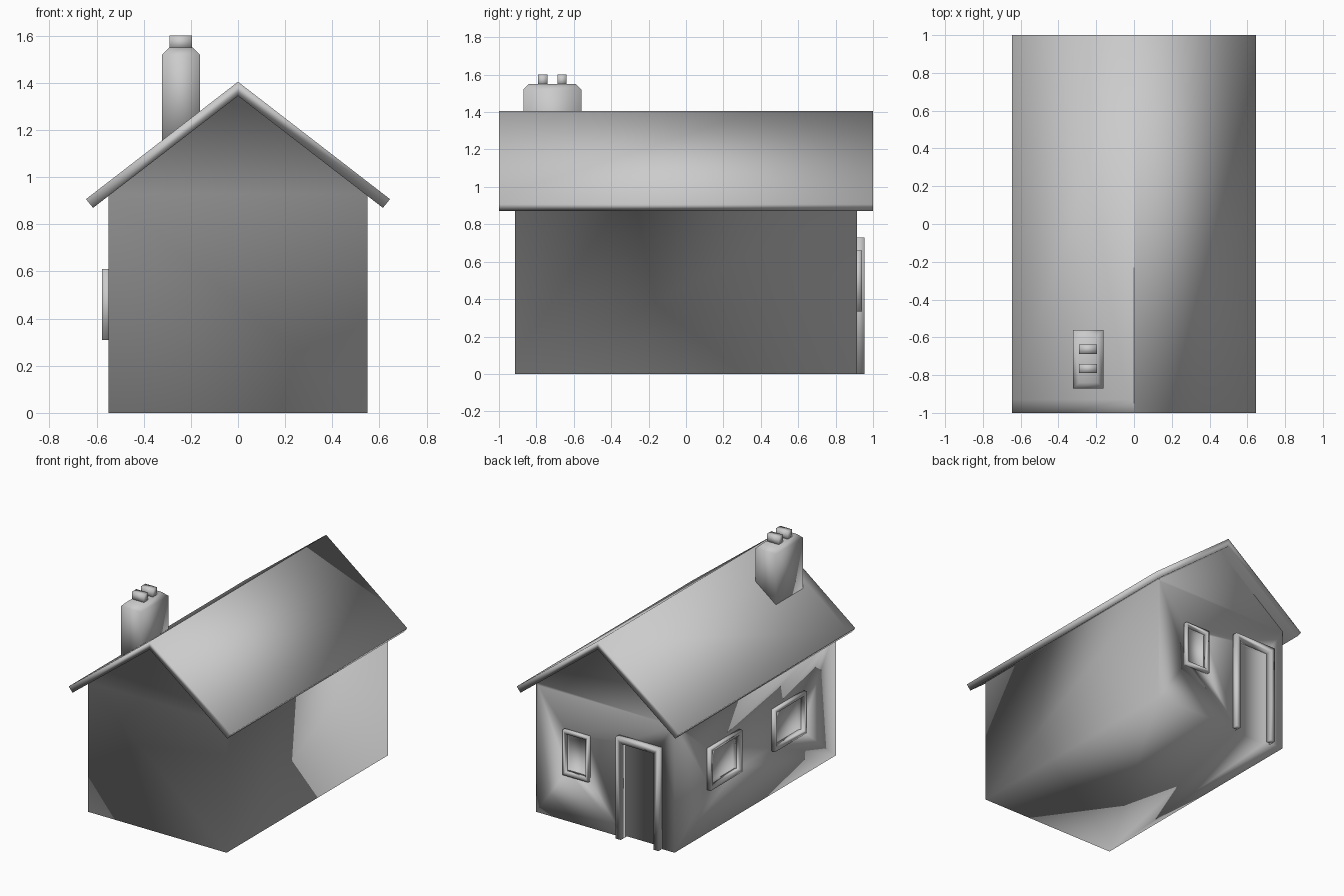
import bpy, bmesh

if "Cube" in bpy.data.objects:
    bpy.data.objects.remove(bpy.data.objects["Cube"])


def mesh_object(name, bm):
    bmesh.ops.recalc_face_normals(bm, faces=bm.faces)
    me = bpy.data.meshes.new(name)
    bm.to_mesh(me)
    bm.free()
    ob = bpy.data.objects.new(name, me)
    bpy.context.collection.objects.link(ob)
    return ob


def box(name, x, y, z, top_inset=0.0):
    """Box from ranges; top_inset adds a sloped top course of that height."""
    bm = bmesh.new()
    bmesh.ops.create_cube(bm, size=1)
    for v in bm.verts:
        v.co = [r[0] if c < 0 else r[1] for c, r in zip(v.co, (x, y, z))]
    if top_inset:
        bm.normal_update()
        top = [f for f in bm.faces if f.normal.z > 0.5]
        new = bmesh.ops.extrude_face_region(bm, geom=top)["geom"]
        cx, cy = sum(x) / 2, sum(y) / 2
        for v in [g for g in new if isinstance(g, bmesh.types.BMVert)]:
            v.co.x += top_inset if v.co.x < cx else -top_inset
            v.co.y += top_inset if v.co.y < cy else -top_inset
            v.co.z += top_inset
        bmesh.ops.delete(bm, geom=[f for f in top if f.is_valid], context='FACES_ONLY')
    return mesh_object(name, bm)


def prism(name, profile, half):
    """Extrude an x-z profile along y."""
    bm = bmesh.new()
    ends = [[bm.verts.new((px, y, pz)) for px, pz in profile] for y in (-half, half)]
    for end in ends:
        bm.faces.new(end)
    n = len(profile)
    for i in range(n):
        j = (i + 1) % n
        bm.faces.new((ends[0][i], ends[0][j], ends[1][j], ends[1][i]))
    return mesh_object(name, bm)


def cut(ob, cutter):
    mod = ob.modifiers.new("opening", 'BOOLEAN')
    mod.operation = 'DIFFERENCE'
    mod.solver = 'EXACT'
    mod.object = cutter
    bpy.context.view_layer.objects.active = ob
    bpy.ops.object.modifier_apply(modifier=mod.name)


def opening(name, frame, hole):
    """Raised frame around a recess in the walls."""
    ob = box(name, *frame)
    cutter = box(name + "_cutter", *hole)
    for target in (walls, ob):
        cut(target, cutter)
    bpy.data.objects.remove(cutter)


# Walls with gables tucked into the roof
walls = prism("walls", [(-0.55, 0), (0.55, 0), (0.55, 0.93),
                        (0, 1.355), (-0.55, 0.93)], 0.915)

# Roof slabs meeting at the ridge
roof = prism("roof", [(0, 1.405), (0.645, 0.907), (0.615, 0.87),
                      (0, 1.345), (-0.615, 0.87), (-0.645, 0.907)], 1.0)

# Chimney with sloped shoulders and two pots
box("chimney", (-0.322, -0.162), (-0.87, -0.56), (1.13, 1.52), 0.03)
for i, y in enumerate((-0.765, -0.663)):
    box(f"chimney_pot_{i + 1}", (-0.29, -0.195), (y - 0.025, y + 0.025), (1.54, 1.602))

# Door on the back wall
opening("door_frame",
        ((-0.45, -0.11), (0.90, 0.955), (0, 0.73)),
        ((-0.41, -0.15), (0.885, 1.1), (-0.1, 0.69)))

# Window beside the door
opening("back_window_frame",
        ((0.12, 0.322), (0.90, 0.94), (0.335, 0.66)),
        ((0.14, 0.302), (0.89, 1.1), (0.36, 0.635)))

# Two windows on the left wall
for i, y in enumerate((0.365, -0.365)):
    opening(f"side_window_frame_{i + 1}",
            ((-0.578, -0.535), (y - 0.18, y + 0.18), (0.31, 0.61)),
            ((-0.7, -0.52), (y - 0.155, y + 0.155), (0.335, 0.585)))

# Wall tops under the roof face into the house; back gable is its own panel
bm = bmesh.new()
bm.from_mesh(walls.data)
bm.normal_update()
bmesh.ops.reverse_faces(bm, faces=[f for f in bm.faces if f.normal.z > 0.5
                                   and f.calc_center_median().z > 0.93])
back = [f for f in bm.faces if f.normal.y > 0.9 and
        max(v.co.z for v in f.verts) > 1]
geom = set(back) | {e for f in back for e in f.edges} | {v for f in back for v in f.verts}
line = bmesh.ops.bisect_plane(bm, geom=list(geom), plane_co=(0, 0, 0.912),
                              plane_no=(0, 0, 1))["geom_cut"]
bmesh.ops.split_edges(bm, edges=[e for e in line if isinstance(e, bmesh.types.BMEdge)])
bm.to_mesh(walls.data)
bm.free()

# Left roof slope has a seam in front of the chimney
bm = bmesh.new()
bm.from_mesh(roof.data)
bm.normal_update()
left = [f for f in bm.faces if f.normal.z > 0.5 and f.normal.x < -0.3]
bmesh.ops.bisect_plane(bm, geom=left + list(left[0].edges) + list(left[0].verts),
                       plane_co=(0, -0.93, 0), plane_no=(0, 1, 0))
bmesh.ops.split_edges(bm, edges=[e for e in bm.edges
                                 if all(v.co.z > 1.4 for v in e.verts)])
bmesh.ops.dissolve_verts(bm, verts=[v for v in bm.verts if len(v.link_edges) == 2
                                    and abs(v.co.y) < 0.99])
bm.to_mesh(roof.data)
bm.free()

# Soft shading across every part
for ob in bpy.data.objects:
    ob.data.shade_smooth()
